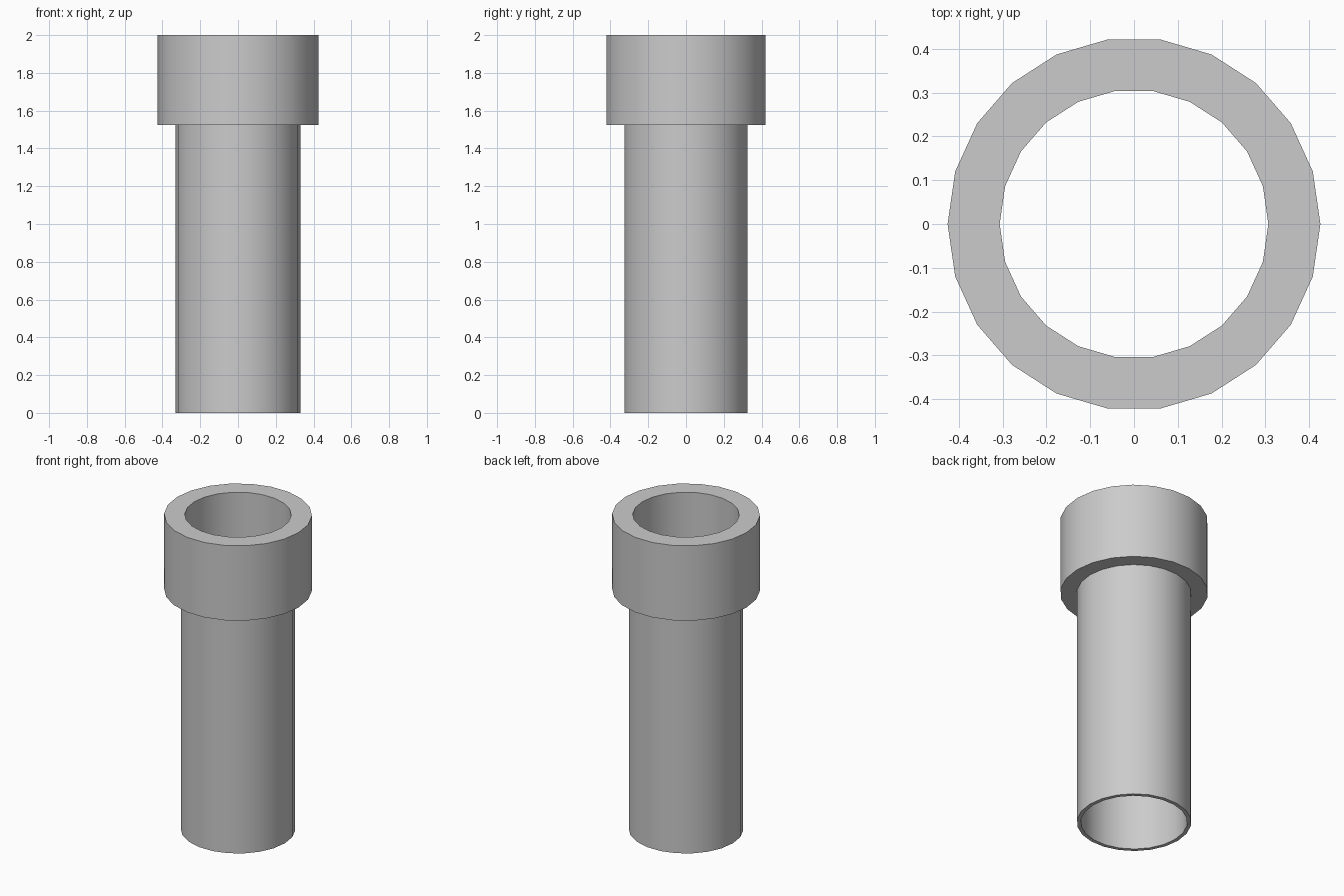
import bpy, bmesh, math

if "Cube" in bpy.data.objects:
    bpy.data.objects.remove(bpy.data.objects["Cube"])

SIDES = 22
BORE, TUBE, COLLAR = 0.307, 0.33, 0.426
STEP, TOP = 1.524, 2.0

# Closed wall profile (radius, height), turned around z
profile = [(BORE, 0), (TUBE, 0), (TUBE, STEP), (COLLAR, STEP), (COLLAR, TOP), (BORE, TOP)]


def lathe(name, profile, sides):
    bm = bmesh.new()
    rings = []
    for i in range(sides):
        a = 2 * math.pi * i / sides
        rings.append([bm.verts.new((r * math.cos(a), r * math.sin(a), z)) for r, z in profile])
    n = len(profile)
    for i in range(sides):
        r0, r1 = rings[i], rings[(i + 1) % sides]
        for j in range(n):
            k = (j + 1) % n
            bm.faces.new((r0[j], r1[j], r1[k], r0[k]))
    bmesh.ops.recalc_face_normals(bm, faces=bm.faces)
    mesh = bpy.data.meshes.new(name)
    bm.to_mesh(mesh)
    bm.free()
    obj = bpy.data.objects.new(name, mesh)
    bpy.context.collection.objects.link(obj)
    return obj


# Open pipe with thick collar at the top
pipe = lathe("collared_pipe", profile, SIDES)
bpy.context.view_layer.objects.active = pipe
pipe.select_set(True)
bpy.ops.object.shade_smooth_by_angle(angle=math.radians(30))
